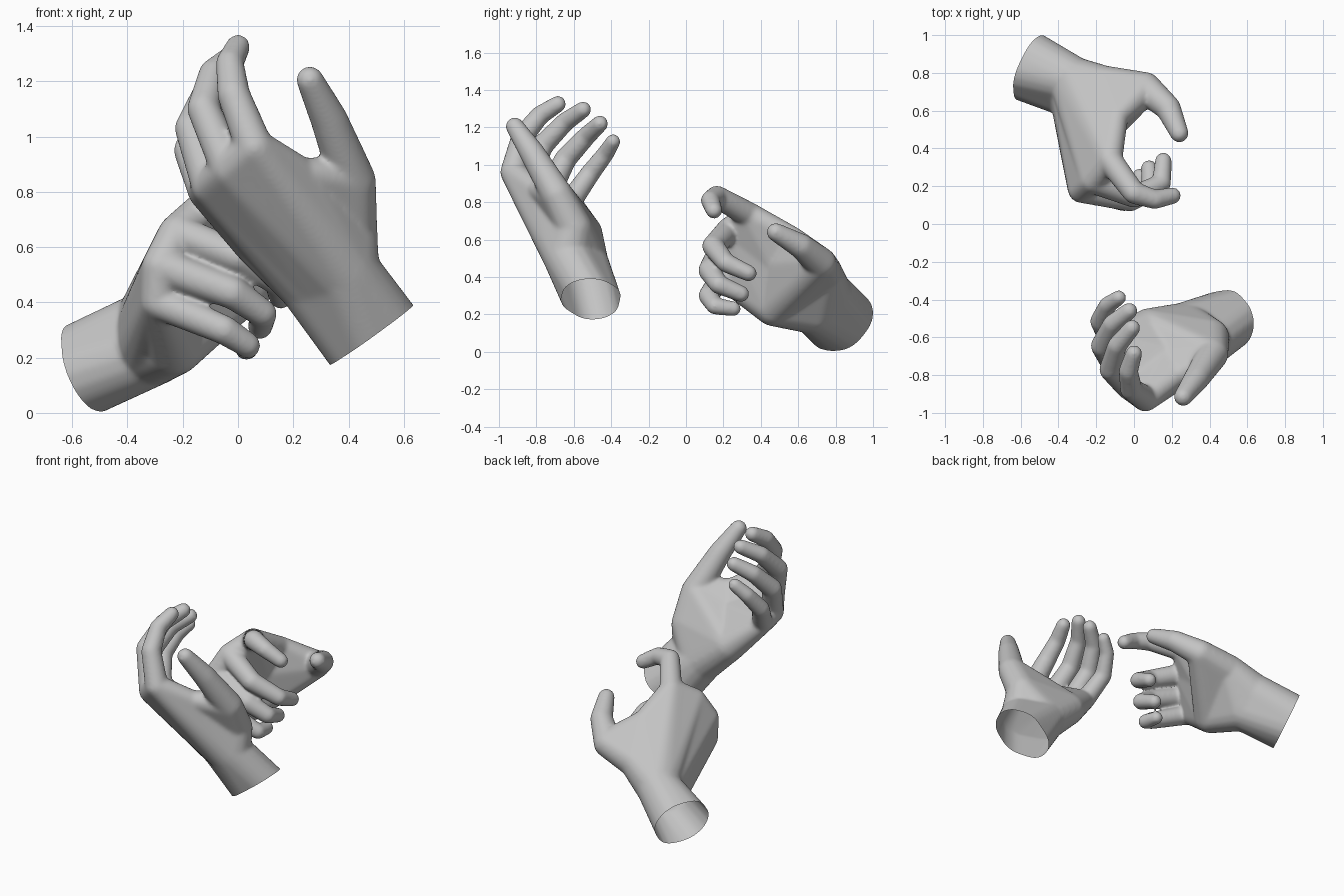
import bpy, bmesh, math
from mathutils import Vector

cube = bpy.data.objects.get("Cube")
if cube:
    bpy.data.objects.remove(cube, do_unlink=True)

grey = bpy.data.materials.new("plain_grey")
grey.use_nodes = True
colour = (0.55, 0.55, 0.55, 1)
grey.diffuse_color = colour
grey.node_tree.nodes["Principled BSDF"].inputs["Base Color"].default_value = colour

FINGER_RADII = (0.069, 0.06, 0.052, 0.045)
THUMB_RADII = (0.1, 0.085, 0.068, 0.05)


def ball_points(count=120):
    """Evenly spread directions on a unit sphere."""
    points = []
    for i in range(count):
        z = 1 - (2 * i + 1) / count
        ring = math.sqrt(1 - z * z)
        angle = i * math.pi * (3 - math.sqrt(5))
        points.append(Vector((ring * math.cos(angle), ring * math.sin(angle), z)))
    return points


BALL = ball_points()


def wrap(bm, *balls):
    """Stretch one convex skin over several (centre, radius) balls."""
    verts = [bm.verts.new(Vector(c) + p * r) for c, r in balls for p in BALL]
    bmesh.ops.convex_hull(bm, input=verts)
    loose = [v for v in verts if v.is_valid and not v.link_faces]
    bmesh.ops.delete(bm, geom=loose, context='VERTS')


def chain(bm, balls):
    for a, b in zip(balls, balls[1:]):
        wrap(bm, a, b)


def build_hand(name, fingers, thumb, web, palm, heel, wrist, side, spread,
               arm_end, arm_axis, arm_side, arm_radius, arm_spread, cut_normal):
    bm = bmesh.new()
    side, wrist = Vector(side).normalized(), Vector(wrist)
    arm_axis, arm_end = Vector(arm_axis).normalized(), Vector(arm_end)
    arm_side = Vector(arm_side).normalized()

    # Fingers, from the knuckle to the tip; the little finger is slimmer
    digits = []
    for i, joints in enumerate(fingers):
        slim = 0.9 if i == len(fingers) - 1 else 1
        digits.append([(p, r * slim) for p, r in zip(joints, FINGER_RADII)])
        chain(bm, digits[-1])
    thumb_balls = list(zip(thumb, THUMB_RADII))
    chain(bm, thumb_balls)

    # Back of the hand: skins between neighbouring knuckles and the wrist
    carpals = [(wrist + side * spread * k, 0.13) for k in (1, 0.3, -0.3, -1)]
    knuckles = [d[0] for d in digits]
    for i in range(3):
        wrap(bm, *knuckles[i:i + 2], *carpals[i:i + 2])

    # Ball of the thumb and the web towards the index finger
    web_ball, palm_ball, heel_ball = (web, 0.06), (palm, 0.09), (heel, 0.105)
    wrap(bm, carpals[0], carpals[1], thumb_balls[0])
    wrap(bm, knuckles[0], web_ball, thumb_balls[0], carpals[0])
    wrap(bm, thumb_balls[0], thumb_balls[1], web_ball)

    # Cushions of the palm
    wrap(bm, heel_ball, thumb_balls[0], carpals[0], carpals[-1])
    wrap(bm, heel_ball, palm_ball, *thumb_balls[:2])
    wrap(bm, heel_ball, palm_ball, *knuckles[1:])
    wrap(bm, palm_ball, web_ball, *knuckles[:2])
    wrap(bm, palm_ball, web_ball, thumb_balls[1])

    # Forearm stub, running past the cut
    far = arm_end + arm_axis * 0.2
    wrap(bm, carpals[0], carpals[-1],
         *[(far + arm_side * arm_spread * k, arm_radius) for k in (1, -1)])

    bmesh.ops.recalc_face_normals(bm, faces=bm.faces)
    mesh = bpy.data.meshes.new(name)
    bm.to_mesh(mesh)
    bm.free()
    hand = bpy.data.objects.new(name, mesh)
    bpy.context.collection.objects.link(hand)

    # Fuse the pieces into one soft skin
    fuse = hand.modifiers.new("fuse", 'REMESH')
    fuse.mode = 'VOXEL'
    fuse.voxel_size = 0.009
    soften = hand.modifiers.new("soften", 'SMOOTH')
    soften.factor = 0.5
    soften.iterations = 18
    bpy.context.view_layer.update()
    graph = bpy.context.evaluated_depsgraph_get()
    skin = bpy.data.meshes.new_from_object(hand.evaluated_get(graph))
    hand.modifiers.clear()

    # Open end of the forearm
    bm = bmesh.new()
    bm.from_mesh(skin)
    bmesh.ops.bisect_plane(bm, geom=bm.verts[:] + bm.edges[:] + bm.faces[:],
                           plane_co=arm_end, plane_no=Vector(cut_normal).normalized(),
                           clear_outer=True)
    for face in bm.faces:
        face.smooth = True
        face.material_index = 0
    bm.to_mesh(skin)
    bm.free()
    skin.materials.clear()
    skin.materials.append(grey)
    hand.data = skin
    return hand


# Raised open hand at the front, palm turned to the back
build_hand(
    "open_hand",
    fingers=[
        [(0.06, -0.925, 0.96), (-0.015, -0.875, 1.15), (-0.03, -0.78, 1.265), (0.0, -0.685, 1.325)],
        [(-0.03, -0.86, 0.88), (-0.125, -0.77, 1.1), (-0.09, -0.645, 1.23), (-0.01, -0.55, 1.295)],
        [(-0.1, -0.75, 0.82), (-0.17, -0.645, 1.03), (-0.115, -0.53, 1.155), (-0.025, -0.46, 1.22)],
        [(-0.12, -0.62, 0.8), (-0.18, -0.515, 0.95), (-0.14, -0.43, 1.06), (-0.08, -0.39, 1.125)],
    ],
    thumb=[(0.405, -0.6, 0.66), (0.415, -0.69, 0.84), (0.33, -0.82, 1.06), (0.26, -0.915, 1.205)],
    web=(0.23, -0.8, 0.865), palm=(0.18, -0.71, 0.755), heel=(0.08, -0.55, 0.63),
    wrist=(0.325, -0.59, 0.495), side=(0.77, -0.61, 0.2), spread=0.075,
    arm_end=(0.48, -0.5, 0.28), arm_axis=(0.58, 0.28, -0.75), arm_side=(0.8, 0.15, 0.59),
    arm_radius=0.128, arm_spread=0.062, cut_normal=(0.58, 0.05, -0.8))

# Half closed hand at the back, reaching forward with curled fingers
build_hand(
    "curled_hand",
    fingers=[
        [(-0.13, 0.34, 0.73), (0.0, 0.165, 0.83), (0.11, 0.13, 0.81), (0.205, 0.15, 0.755)],
        [(-0.22, 0.23, 0.65), (0.0, 0.145, 0.565), (0.145, 0.215, 0.475), (0.155, 0.335, 0.42)],
        [(-0.28, 0.18, 0.53), (-0.02, 0.125, 0.435), (0.09, 0.175, 0.36), (0.08, 0.295, 0.31)],
        [(-0.29, 0.19, 0.4), (-0.05, 0.12, 0.3), (0.035, 0.155, 0.245), (0.03, 0.255, 0.23)],
    ],
    thumb=[(-0.16, 0.74, 0.42), (0.06, 0.72, 0.475), (0.18, 0.615, 0.565), (0.24, 0.48, 0.64)],
    web=(-0.09, 0.57, 0.61), palm=(-0.17, 0.49, 0.46), heel=(-0.23, 0.47, 0.24),
    wrist=(-0.32, 0.72, 0.27), side=(-0.03, 0.62, 0.79), spread=0.06,
    arm_end=(-0.545, 0.825, 0.155), arm_axis=(-0.85, 0.4, -0.35), arm_side=(-0.4, -0.85, 0),
    arm_radius=0.163, arm_spread=0.04, cut_normal=(-0.85, 0.4, -0.38))
